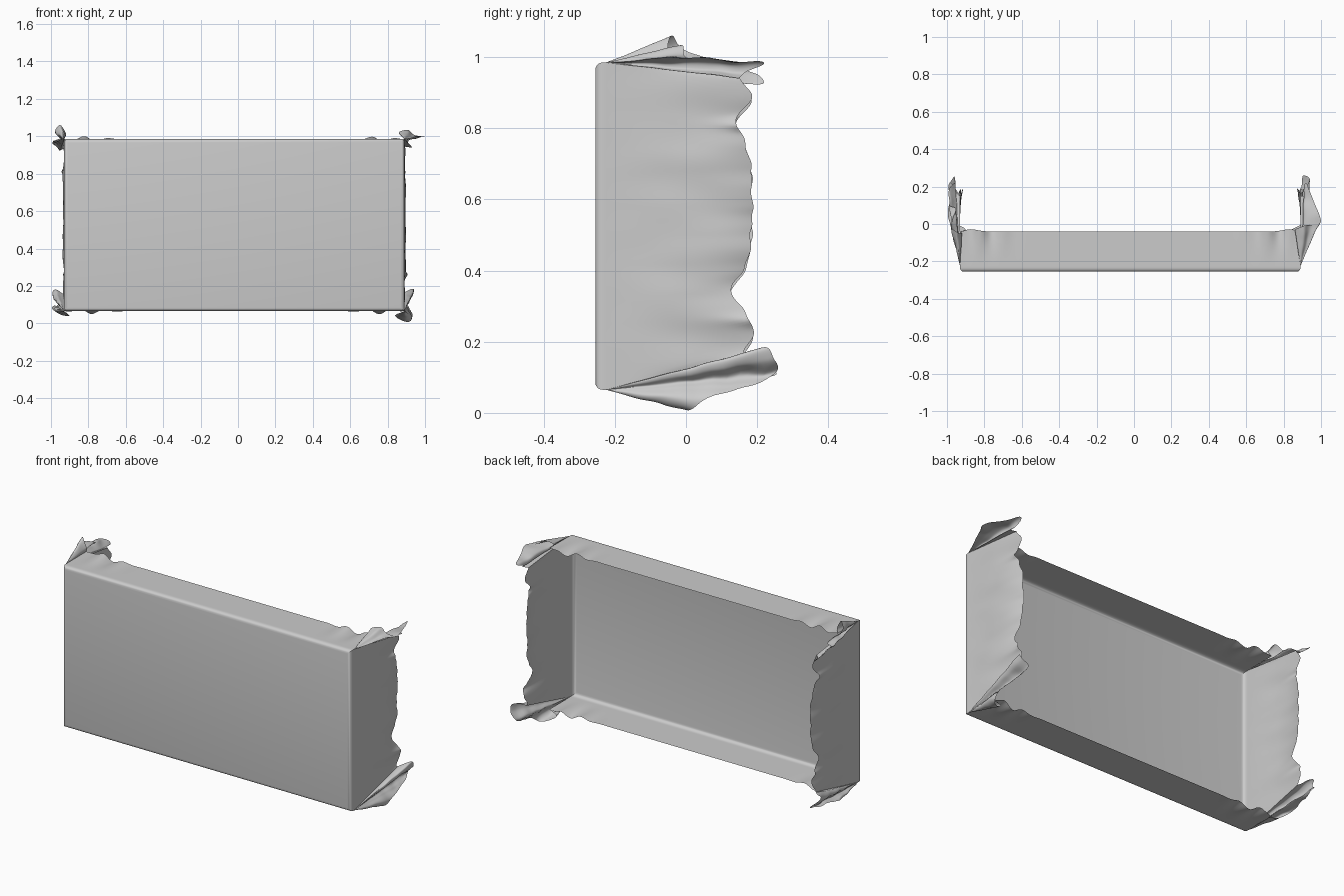
import bpy, bmesh, math
from mathutils import Vector, noise

if "Cube" in bpy.data.objects:
    bpy.data.objects.remove(bpy.data.objects["Cube"])

X0, X1, Z0, Z1 = -0.93, 0.89, 0.065, 0.985     # box outline
YF, YS, YT = -0.255, -0.225, -0.04             # front, start of flaps, edge of top/bottom flaps


def surface(name, f, nu, nv):
    """Smooth open sheet from a function of (u, v) in 0..1."""
    verts = [f(i / nu, j / nv) for j in range(nv + 1) for i in range(nu + 1)]
    w = nu + 1
    faces = [(j * w + i, j * w + i + 1, (j + 1) * w + i + 1, (j + 1) * w + i)
             for j in range(nv) for i in range(nu)]
    me = bpy.data.meshes.new(name)
    me.from_pydata(verts, [], faces)
    me.shade_smooth()
    ob = bpy.data.objects.new(name, me)
    bpy.context.collection.objects.link(ob)
    return ob


def spline(pts, s):
    """Catmull-Rom point at s in 0..1."""
    n = len(pts) - 1
    k = min(int(s * n), n - 1)
    t = s * n - k
    a, b, c, d = (Vector(pts[max(0, min(n, k + o))]) for o in (-1, 0, 1, 2))
    return 0.5 * (2 * b + (c - a) * t + (2 * a - 5 * b + 4 * c - d) * t * t
                  + (3 * b - a - 3 * c + d) * t ** 3)


def bump(z, c, w):
    return math.exp(-((z - c) / w) ** 2)


# Front panel with rounded rim, open at the back
bm = bmesh.new()
bmesh.ops.create_cube(bm, size=1)
for v in bm.verts:
    v.co = ((X0 + X1) / 2 + v.co.x * (X1 - X0), (YF + YS) / 2 + v.co.y * (YS - YF),
            (Z0 + Z1) / 2 + v.co.z * (Z1 - Z0))
bmesh.ops.delete(bm, geom=[f for f in bm.faces if f.normal.y > 0.5], context='FACES_ONLY')
rim = [e for e in bm.edges if all(v.co.y < YF + 0.001 for v in e.verts)]
bmesh.ops.bevel(bm, geom=rim, offset=0.02, segments=4, profile=0.5, affect='EDGES')
me = bpy.data.meshes.new("front_panel")
bm.to_mesh(me)
bm.free()
front = bpy.data.objects.new("front_panel", me)
bpy.context.collection.objects.link(front)
bpy.context.view_layer.objects.active = front
front.select_set(True)
bpy.ops.object.shade_smooth_by_angle(angle=math.radians(40))

# Corner folds: edge curve as (outward x, y, outward z) from each box corner
EARS = {
    (1, 1): [(0, YT, 0), (-.03, -.03, .035), (.02, -.01, .05), (.06, .0, .02), (.105, .02, .015),
             (.07, .12, .01), (.03, .22, -.005), (.02, .17, -.03), (.04, .15, -.045), (0, .15, -.04)],
    (1, -1): [(0, YT, 0), (-.05, -.03, .025), (.01, -.0, .058), (.045, .05, .03), (.03, .18, -.01),
              (.01, .255, -.05), (.045, .245, -.085), (.05, .23, -.115), (.02, .19, -.11), (0, .17, -.10)],
    (-1, 1): [(0, YT, 0), (-.01, -.05, .03), (.02, -.04, .073), (.05, -.01, .04), (.02, .08, .005),
              (.06, .1, -.01), (.055, .19, -.03), (.03, .22, -.06), (.02, .17, -.06), (0, .15, -.05)],
    (-1, -1): [(0, YT, 0), (-.03, -.03, .025), (.0, -.01, .02), (.05, .0, .005), (.065, .07, -.02),
               (.03, .25, -.04), (.065, .2, -.08), (.05, .22, -.115), (.02, .18, -.10), (0, .16, -.09)],
}


def make_ear(sx, sz):
    pts = EARS[sx, sz]
    cx, cz = (X1 if sx > 0 else X0), (Z1 if sz > 0 else Z0)
    apex = Vector((0, YS, 0))

    def f(s, t):
        p = apex.lerp(spline(pts, s), t)
        k = 0.012 * t * math.sin(math.pi * s)
        p += k * noise.noise_vector(p * 14 + Vector((sx * 5, 0, sz * 9)))
        return (cx + sx * p.x, p.y, cz + sz * p.z)
    surface("corner_fold_%s_%s" % ("right" if sx > 0 else "left", "top" if sz > 0 else "bottom"),
            f, 72, 24)


for key in EARS:
    make_ear(*key)

# Side flaps: wavy free edge as y against z, pulled into pinches near both ends
EDGE = [.16, .19, .165, .125, .165, .18, .185, .186, .185, .18, .165, .14, .185, .15]
PINCH = (0.26, 0.81)


def make_side(sx):
    cx = X1 if sx > 0 else X0
    top, bot = EARS[sx, 1][-1], EARS[sx, -1][-1]

    def f(s, t):
        lo, hi = Z0 - bot[2] * t, Z1 + top[2] * t
        z = lo + (hi - lo) * s
        y_end = spline([(y, 0, 0) for y in EDGE], s).x
        ends = math.sin(math.pi * s) ** 0.5 if 0 < s < 1 else 0
        y_end += ends * 0.008 * noise.noise(Vector((sx * 3, z * 25, 0)))
        if s == 0:
            y_end = bot[1]
        elif s == 1:
            y_end = top[1]
        y = YS + (y_end - YS) * t
        # creases fanning out from the corners, strongest near the ends
        near = min(1, abs(s - 0.5) * 2.2) ** 2
        fan = math.sin(34 * (z - 0.5) + sx + 5 * t * (0.5 - s))
        off = 0.014 * t ** 1.5 * near * fan + 0.012 * math.sin(math.pi * t) * t
        off += 0.008 * t * noise.noise(Vector((sx * 7, y * 5, z * 12)))
        off += sum(bump(z, c, 0.018) * 0.022 * t ** 8 for c in PINCH)
        off -= 0.015 * t ** 6 * (1 - near)
        return (cx + sx * off * ends, y, z)
    surface("side_flap_" + ("right" if sx > 0 else "left"), f, 110, 40)


# Top and bottom flaps: short, rippling only near the corners
def make_long(sz):
    cz = Z1 if sz > 0 else Z0

    def f(s, t):
        x = X0 + (X1 - X0) * s
        e = min(s, 1 - s)
        near = bump(e, 0.07, 0.06)
        off = 0.016 * t * t * near * math.sin(x * 45 + sz)
        y = YS + (YT - YS) * t + 0.012 * t * bump(e, 0.03, 0.03) * min(1, e * 40)
        return (x, y, cz + sz * off * min(1, e * 25))
    surface("flap_" + ("top" if sz > 0 else "bottom"), f, 160, 12)


for s in (1, -1):
    make_side(s)
    make_long(s)
